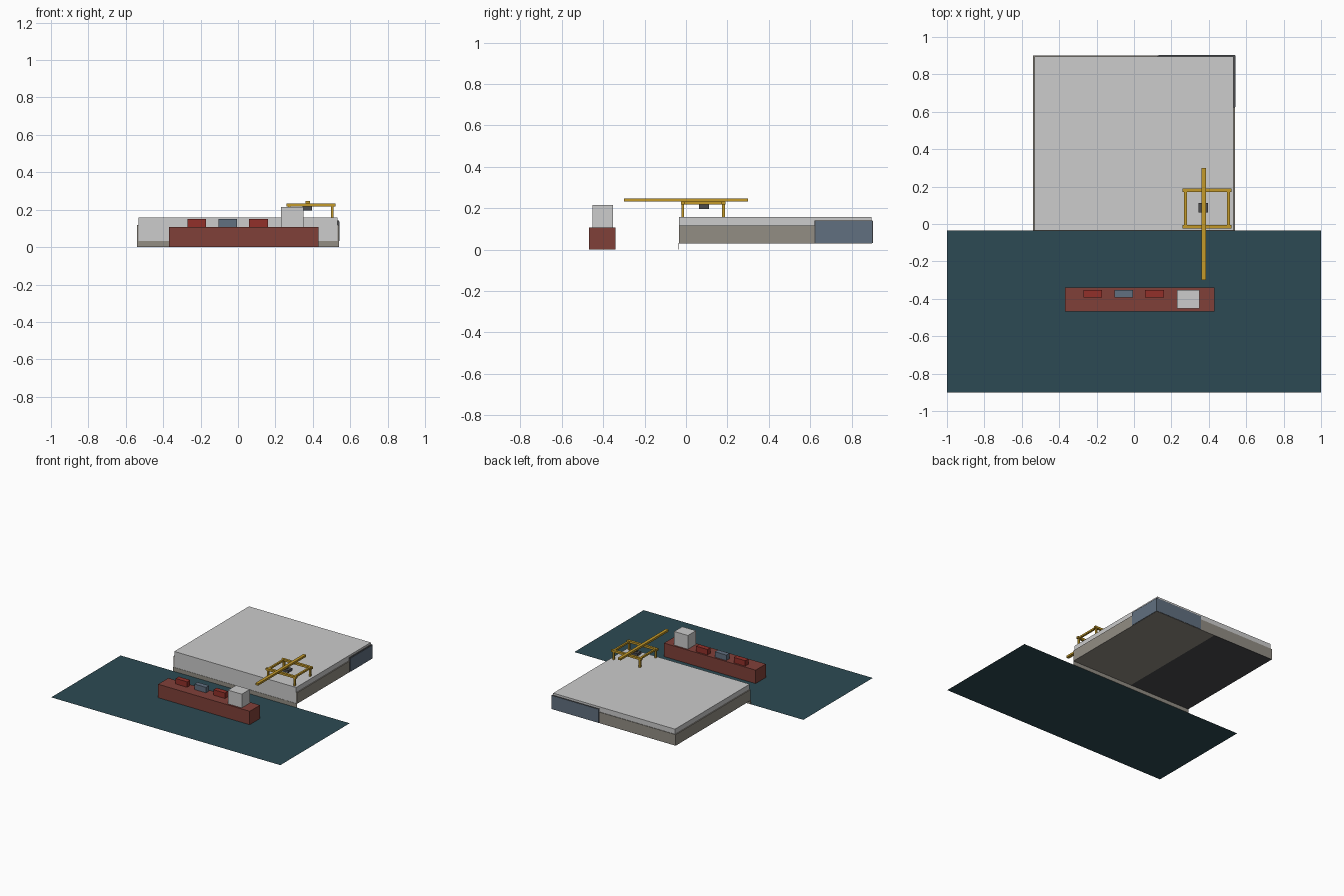
import bpy

cube = bpy.data.objects.get("Cube")
if cube:
    bpy.data.objects.remove(cube, do_unlink=True)


def material(name, rgb):
    """Flat material from 0-255 display values, stored as linear."""
    lin = [((c / 255 + 0.055) / 1.055) ** 2.4 for c in rgb] + [1]
    m = bpy.data.materials.new(name)
    m.use_nodes = True
    m.diffuse_color = lin
    m.node_tree.nodes["Principled BSDF"].inputs["Base Color"].default_value = lin
    return m


WHITE = material("pale_grey", (204, 204, 204))
STONE = material("warm_stone", (146, 141, 132))
DARK = material("dark_grey", (76, 76, 78))
WATER = material("deep_water", (44, 74, 83))
RUST = material("hull_rust", (128, 64, 57))
RED = material("container_red", (146, 48, 42))
SLATE = material("slate_blue", (97, 112, 128))
YELLOW = material("crane_yellow", (196, 154, 42))


def box(name, x, y, z, mat):
    """Box spanning the given (low, high) ranges."""
    corners = [(a, b, c) for a in x for b in y for c in z]
    faces = [(0, 1, 3, 2), (4, 6, 7, 5), (0, 4, 5, 1),
             (2, 3, 7, 6), (0, 2, 6, 4), (1, 5, 7, 3)]
    mesh = bpy.data.meshes.new(name)
    mesh.from_pydata(corners, [], faces)
    mesh.materials.append(mat)
    ob = bpy.data.objects.new(name, mesh)
    bpy.context.collection.objects.link(ob)
    return ob


def bar(name, x, y, z, size, mat=YELLOW):
    """Box given by its centre and size."""
    spans = [(c - s / 2, c + s / 2) for c, s in zip((x, y, z), size)]
    return box(name, *spans, mat)


# Water sheet
bpy.ops.mesh.primitive_plane_add(size=1, location=(0, -0.468, 0))
water = bpy.context.object
water.name = "water"
water.scale = (2, 0.865, 1)
water.data.materials.append(WATER)

# Warehouse: pale body, stone lower walls, quay face down to the water
FRONT, BACK, BASE, BAND = -0.035, 0.9, 0.032, 0.117
box("warehouse_body", (-0.532, 0.532), (FRONT, BACK - 0.004), (BASE, 0.157), WHITE)
for side, name in ((-1, "right"), (1, "left")):
    box(name + "_lower_wall", sorted((side * 0.532, side * 0.54)),
        (FRONT, BACK), (BASE, BAND), STONE)
box("back_lower_wall", (-0.532, 0.532), (BACK - 0.004, BACK), (BASE, BAND), STONE)
box("quay_face", (-0.54, 0.54), (FRONT - 0.002, FRONT), (0, BASE), STONE)
box("yard_floor", (-0.54, 0), (FRONT, BACK), (BASE - 0.002, BASE), DARK)
box("yard_apron", (0, 0.54), (FRONT, BACK), (BASE - 0.002, BASE), STONE)

# Corner doors with dark surrounds
box("side_door_surround", (0.532, 0.541), (0.622, BACK), (BASE, 0.141), DARK)
box("side_door", (0.541, 0.544), (0.626, BACK), (BASE, 0.138), SLATE)
box("back_door_surround", (0.126, 0.541), (BACK - 0.004, BACK + 0.001), (BASE, 0.141), DARK)
box("back_door", (0.13, 0.541), (BACK + 0.001, BACK + 0.003), (BASE, 0.138), SLATE)

# Ship
DECK = 0.107
box("ship_hull", (-0.37, 0.43), (-0.468, -0.34), (0.001, DECK), RUST)
box("ship_bridge", (0.23, 0.35), (-0.453, -0.353), (DECK, 0.215), WHITE)
for i, mat in enumerate((RED, SLATE, RED)):
    x = -0.22 + i * 0.165
    box(f"container_{i + 1}", (x - 0.05, x + 0.05), (-0.392, -0.353), (DECK, 0.15), mat)

# Portal crane on the roof
CX, CY, TOP = 0.39, 0.083, 0.225
for sy in (-1, 1):
    y = CY + sy * 0.098
    bar("crane_cross_beam", CX, y, TOP, (0.264, 0.019, 0.016))
    for sx in (-1, 1):
        bar("crane_leg", CX + sx * 0.115, y, 0.189, (0.013, 0.013, 0.066))
for sx in (-1, 1):
    bar("crane_side_beam", CX + sx * 0.115, CY, TOP, (0.015, 0.196, 0.013))
bar("crane_boom", 0.373, 0, 0.24, (0.024, 0.6, 0.015))
bar("crane_trolley", 0.371, 0.087, 0.207, (0.05, 0.05, 0.02), DARK)
bar("crane_hanger", 0.371, 0.087, 0.225, (0.008, 0.008, 0.018), DARK)
